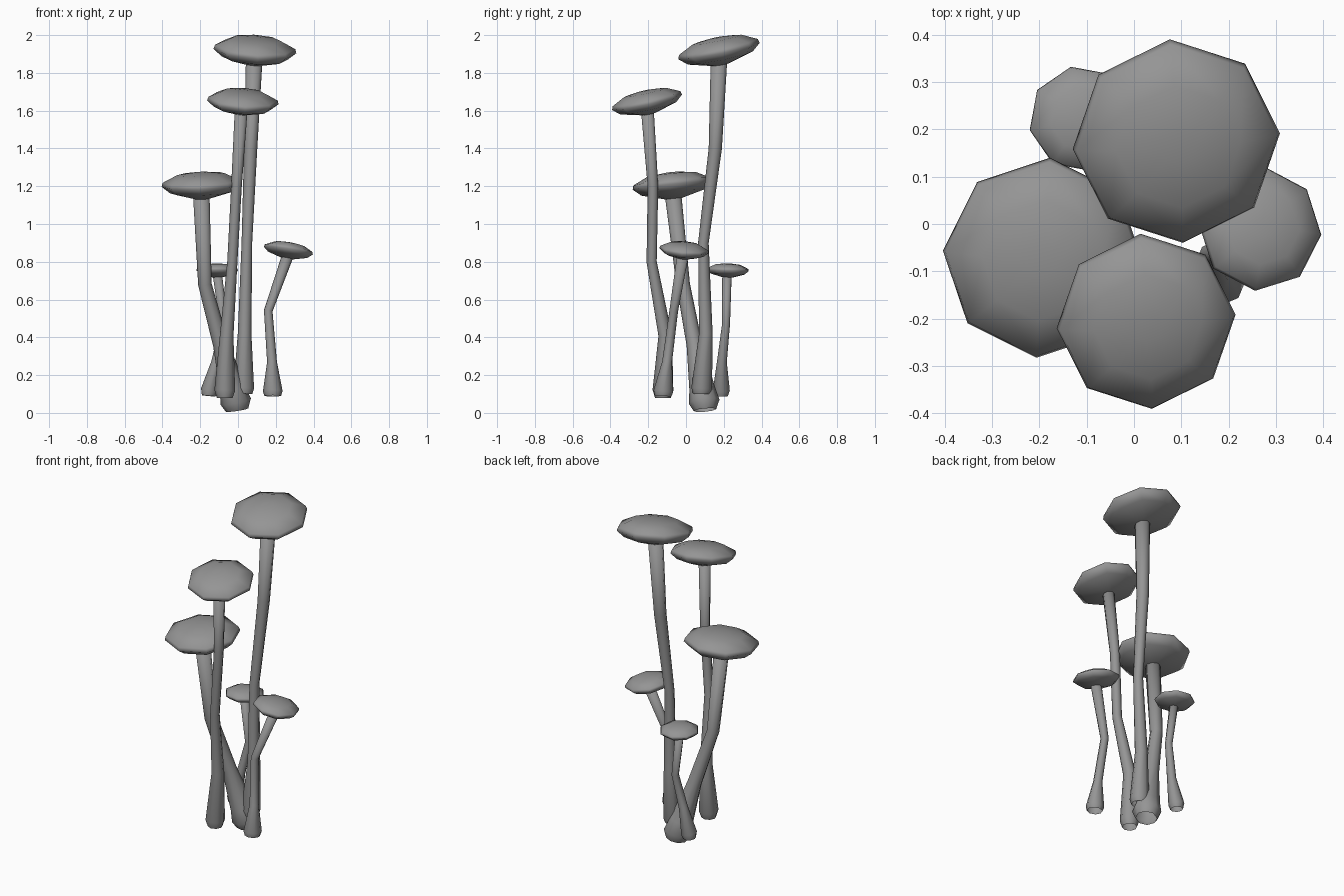
import bpy, bmesh, math
from mathutils import Vector

if "Cube" in bpy.data.objects:
    bpy.data.objects.remove(bpy.data.objects["Cube"])

SIDES = 8
# cap profile in units of cap radius: (radius, height)
CAP = [(0.16, 0.30), (0.6, 0.25), (0.97, 0.07), (1.0, -0.03), (0.8, -0.2), (0.2, -0.36)]

grey = bpy.data.materials.new("mushroom_grey")
grey.diffuse_color = (0.3, 0.3, 0.3, 1)
grey.use_nodes = True
grey.node_tree.nodes["Principled BSDF"].inputs["Base Color"].default_value = grey.diffuse_color


def loft(name, rings, open_start=False):
    """Skin a list of vertex rings; the foot of a stem stays open."""
    bm = bmesh.new()
    loops = [[bm.verts.new(p) for p in ring] for ring in rings]
    for a, b in zip(loops, loops[1:]):
        for i in range(SIDES):
            j = (i + 1) % SIDES
            bm.faces.new((a[i], a[j], b[j], b[i]))
    if not open_start:
        bm.faces.new(loops[0])
    bm.faces.new(loops[-1])
    bmesh.ops.recalc_face_normals(bm, faces=bm.faces)
    for f in bm.faces:
        f.smooth = True
    me = bpy.data.meshes.new(name)
    bm.to_mesh(me)
    bm.free()
    me.materials.append(grey)
    ob = bpy.data.objects.new(name, me)
    bpy.context.collection.objects.link(ob)


def circle(r, z=0.0, phase=0.0):
    step = 2 * math.pi / SIDES
    return [Vector((r * math.cos(phase + i * step), r * math.sin(phase + i * step), z))
            for i in range(SIDES)]


def cap(name, centre, radius, slope, phase):
    """Octagonal cap; slope = rise of the rim plane along x and y."""
    normal = Vector((-slope[0], -slope[1], 1))
    rot = Vector((0, 0, 1)).rotation_difference(normal).to_matrix()
    c = Vector(centre)
    loft(name, [[c + rot @ p for p in circle(r * radius, h * radius, math.radians(phase))]
                for r, h in CAP])


def stem(name, path):
    """Bent tapering tube through (x, y, z, radius) points."""
    pts = [Vector(p[:3]) for p in path]
    rings = []
    for i, p in enumerate(path):
        t = pts[min(i + 1, len(pts) - 1)] - pts[max(i - 1, 0)]
        rot = Vector((0, 0, 1)).rotation_difference(t).to_matrix()
        rings.append([pts[i] + rot @ q for q in circle(p[3])])
    loft(name, rings, open_start=True)


# name: (cap centre, cap radius, rim slope, phase), stem path from foot to cap
mushrooms = {
    "tallest": (((0.09, 0.174, 1.922), 0.22, (-0.07, 0.2), 4),
                [(0.03, 0.082, 0.10, 0.045), (0.03, 0.083, 0.13, 0.055), (0.035, 0.105, 0.42, 0.036),
                 (0.047, 0.092, 0.90, 0.028), (0.067, 0.155, 1.40, 0.035), (0.086, 0.175, 1.88, 0.044)]),
    "tall": (((0.026, -0.207, 1.65), 0.19, (-0.07, 0.22), 4),
             [(-0.07, -0.122, 0.08, 0.042), (-0.07, -0.122, 0.12, 0.055), (-0.06, -0.11, 0.41, 0.036),
              (-0.03, -0.182, 0.80, 0.027), (-0.008, -0.175, 1.20, 0.028), (0.017, -0.205, 1.61, 0.034)]),
    "middle": (((-0.192, -0.072, 1.21), 0.213, (0.04, 0.1), -4),
               [(-0.005, 0.1, 0.015, 0.06), (-0.012, 0.096, 0.06, 0.082), (-0.03, 0.085, 0.13, 0.068),
                (-0.09, 0.045, 0.36, 0.042), (-0.175, -0.015, 0.68, 0.036), (-0.195, -0.07, 1.17, 0.044)]),
    "leaning": (((0.267, -0.01, 0.863), 0.132, (-0.17, -0.09), -5),
                [(0.184, -0.122, 0.09, 0.044), (0.184, -0.12, 0.115, 0.052), (0.18, -0.1, 0.27, 0.026),
                 (0.16, -0.065, 0.54, 0.023), (0.268, -0.015, 0.845, 0.031)]),
    "small": (((-0.11, 0.222, 0.757), 0.113, (0.0, -0.03), 12),
              [(-0.155, 0.186, 0.09, 0.036), (-0.152, 0.187, 0.12, 0.045), (-0.115, 0.19, 0.27, 0.026),
               (-0.075, 0.212, 0.47, 0.021), (-0.11, 0.217, 0.74, 0.025)]),
}

for name, (cap_args, path) in mushrooms.items():
    cap(name + "_cap", *cap_args)
    stem(name + "_stem", path)
